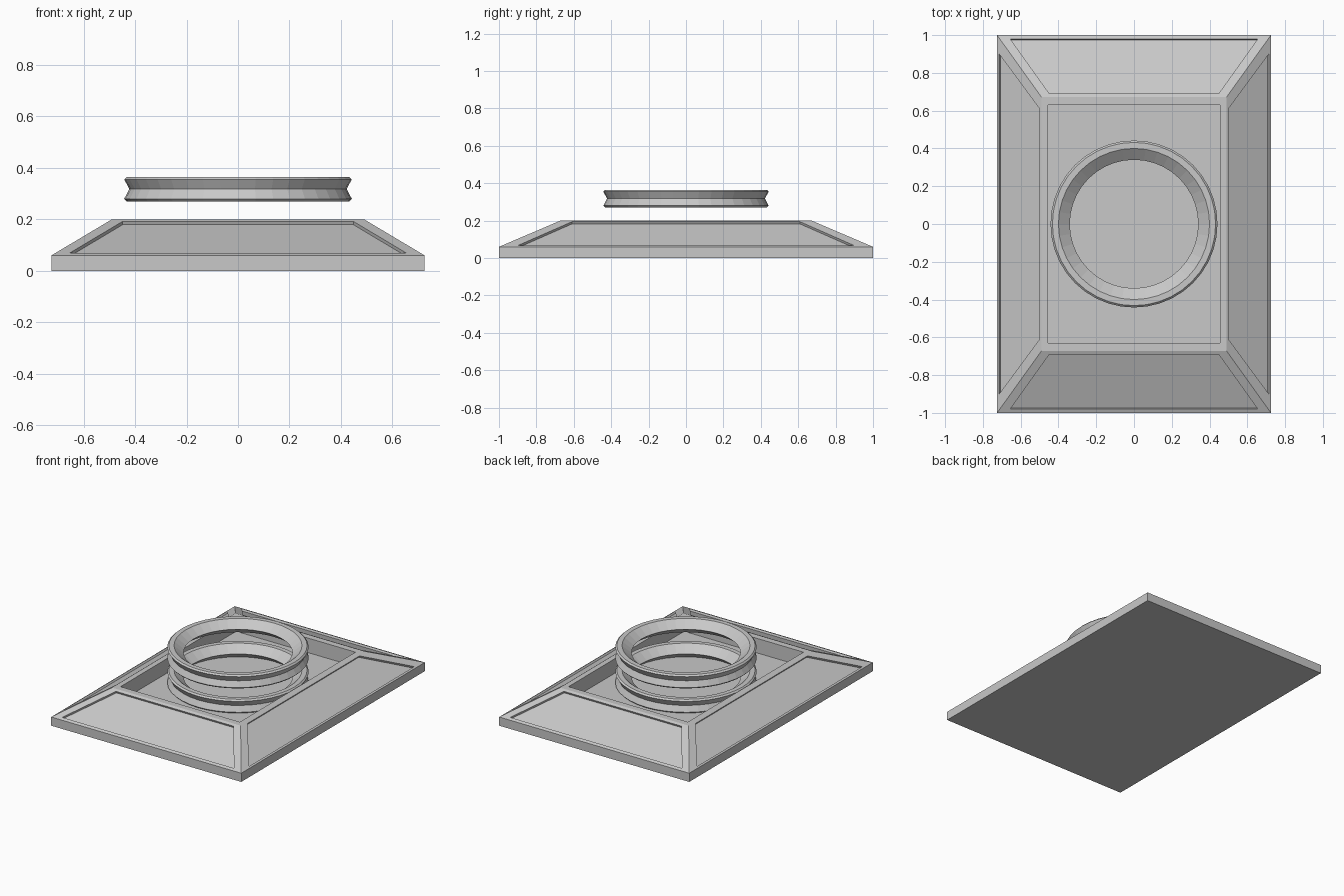
import bpy, bmesh, math
from mathutils import Vector

if "Cube" in bpy.data.objects:
    bpy.data.objects.remove(bpy.data.objects["Cube"])

grey = bpy.data.materials.new("plain grey")
grey.diffuse_color = (0.58, 0.58, 0.58, 1)
grey.use_nodes = True
grey.node_tree.nodes["Principled BSDF"].inputs["Base Color"].default_value = grey.diffuse_color


def finish(name, bm):
    bmesh.ops.remove_doubles(bm, verts=bm.verts, dist=1e-5)
    bmesh.ops.recalc_face_normals(bm, faces=bm.faces)
    mesh = bpy.data.meshes.new(name)
    bm.to_mesh(mesh)
    bm.free()
    mesh.materials.append(grey)
    obj = bpy.data.objects.new(name, mesh)
    bpy.context.collection.objects.link(obj)
    return obj


def loop(hx, hy, z):
    return [Vector((sx * hx, sy * hy, z))
            for sx, sy in ((-1, -1), (1, -1), (1, 1), (-1, 1))]


def poly(bm, pts):
    bm.faces.new([bm.verts.new(p) for p in pts])


def bridge(bm, a, b):
    for i in range(4):
        j = (i + 1) % 4
        poly(bm, (a[i], a[j], b[j], b[i]))


# Base: low plinth, sloping sides with sunken panels, open tray on top
HX, HY, TX, TY, Z0, Z1 = 0.725, 1.0, 0.49, 0.672, 0.06, 0.20
FLOOR, DEPTH = 0.10, 0.014
bm = bmesh.new()
foot, eave, top = loop(HX, HY, 0), loop(HX, HY, Z0), loop(TX, TY, Z1)
rim, floor = loop(0.455, 0.63, Z1), loop(0.455, 0.63, FLOOR)
poly(bm, foot)
bridge(bm, foot, eave)
bridge(bm, top, rim)
bridge(bm, rim, floor)
poly(bm, floor)

# (outer distance, outer half width, inner distance, inner half width)
end_panel = (0.98, 0.655, 0.69, 0.448)
side_panel = (0.714, 0.90, 0.50, 0.61)
for i in range(4):
    j = (i + 1) % 4
    d0, w0, d1, w1 = side_panel if i % 2 else end_panel
    full, inner = (HX, TX) if i % 2 else (HY, TY)
    out = Vector(((0, -1, 0), (1, 0, 0), (0, 1, 0), (-1, 0, 0))[i])
    along = Vector((-out.y, out.x, 0))

    def on_slope(d, w):
        z = Z0 + (Z1 - Z0) * (full - d) / (full - inner)
        return out * d + along * w + Vector((0, 0, z))

    frame = [eave[i], eave[j], top[j], top[i]]
    edge = [on_slope(d0, -w0), on_slope(d0, w0),
            on_slope(d1, w1), on_slope(d1, -w1)]
    normal = (out * (Z1 - Z0) + Vector((0, 0, full - inner))).normalized()
    sunk = [p - normal * DEPTH for p in edge]
    bridge(bm, frame, edge)
    bridge(bm, edge, sunk)
    poly(bm, sunk)
finish("base", bm)

# Two grooved rings: one resting in the tray, one held above it
PROFILE = [(0.40, 0.095), (0.432, 0.095), (0.442, 0.085), (0.422, 0.048),
           (0.442, 0.010), (0.432, 0.0), (0.40, 0.0), (0.34, 0.048)]


def ring(name, z, sides=40):
    bm = bmesh.new()
    loops = []
    for k in range(sides):
        a = 2 * math.pi * k / sides
        loops.append([bm.verts.new((r * math.cos(a), r * math.sin(a), z + h))
                      for r, h in PROFILE])
    n = len(PROFILE)
    for k in range(sides):
        a, b = loops[k], loops[(k + 1) % sides]
        for m in range(n):
            bm.faces.new((a[m], b[m], b[(m + 1) % n], a[(m + 1) % n]))
    finish(name, bm)


ring("lower_ring", FLOOR)
ring("upper_ring", 0.27)
